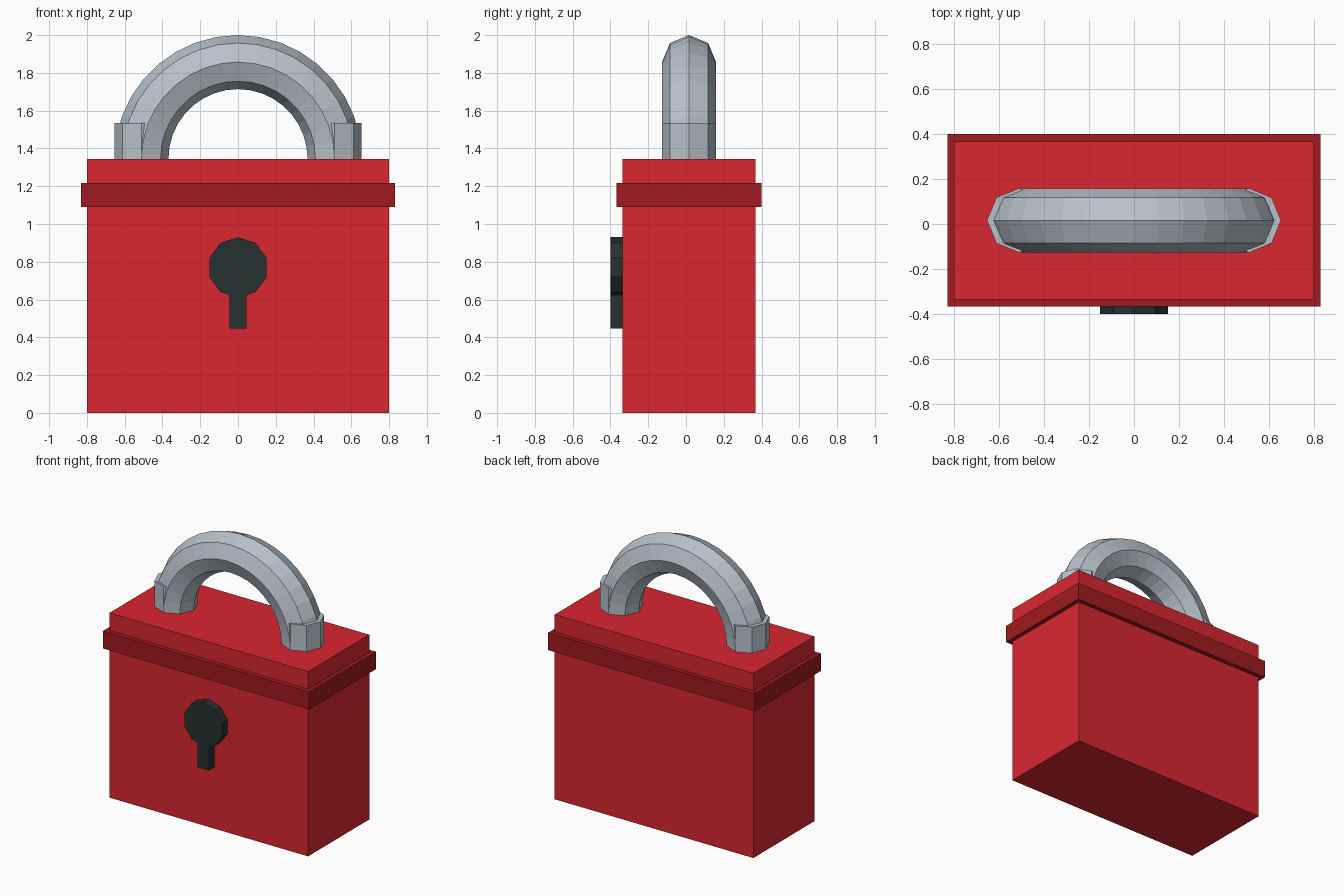
import bpy, bmesh, math
from mathutils import Vector

if "Cube" in bpy.data.objects:
    bpy.data.objects.remove(bpy.data.objects["Cube"])

CY = 0.016  # depth centre of body and shackle


def material(name, rgb):
    m = bpy.data.materials.new(name)
    m.diffuse_color = (*rgb, 1)
    m.use_nodes = True
    m.node_tree.nodes["Principled BSDF"].inputs["Base Color"].default_value = m.diffuse_color
    return m


red = material("red", (0.70, 0.02, 0.03))
dark_red = material("dark red", (0.35, 0.011, 0.014))
steel = material("steel grey", (0.48, 0.54, 0.60))
black = material("charcoal", (0.02, 0.03, 0.03))


def finish(name, bm, mat):
    bmesh.ops.recalc_face_normals(bm, faces=bm.faces)
    me = bpy.data.meshes.new(name)
    bm.to_mesh(me)
    bm.free()
    me.materials.append(mat)
    ob = bpy.data.objects.new(name, me)
    bpy.context.collection.objects.link(ob)
    return ob


def box(name, half_x, half_y, z0, z1, mat):
    bm = bmesh.new()
    bmesh.ops.create_cube(bm, size=2)
    for v in bm.verts:
        v.co = Vector((v.co.x * half_x, CY + v.co.y * half_y, z1 if v.co.z > 0 else z0))
    return finish(name, bm, mat)


def prism(name, outline, direction, mat):
    bm = bmesh.new()
    face = bm.faces.new([bm.verts.new(p) for p in outline])
    new = bmesh.ops.extrude_face_region(bm, geom=[face], use_keep_orig=True)["geom"]
    moved = [g for g in new if isinstance(g, bmesh.types.BMVert)]
    bmesh.ops.translate(bm, verts=moved, vec=direction)
    return finish(name, bm, mat)


# Body and raised band
box("body", 0.80, 0.352, 0.0, 1.345, red)
box("band", 0.83, 0.384, 1.09, 1.217, dark_red)

# Shackle: octagonal section swept through a half circle
SEG, SIDES, MAJOR, MINOR, CZ = 18, 8, 0.511, 0.143, 1.346
bm = bmesh.new()
rings = []
for i in range(SEG + 1):
    a = math.pi * i / SEG
    ring = []
    for j in range(SIDES):
        b = math.tau * j / SIDES
        r = MAJOR + MINOR * math.cos(b)
        ring.append(bm.verts.new((r * math.cos(a), CY + MINOR * math.sin(b), CZ + r * math.sin(a))))
    rings.append(ring)
for r0, r1 in zip(rings, rings[1:]):
    for j in range(SIDES):
        k = (j + 1) % SIDES
        bm.faces.new((r0[j], r0[k], r1[k], r1[j]))
bm.faces.new(rings[0])
bm.faces.new(rings[-1])
finish("shackle", bm, steel)

# Octagonal posts at the shackle ends
for side, label in ((-1, "left"), (1, "right")):
    pts = [(side * MAJOR + 0.143 * math.cos(math.tau * j / 8),
            CY + 0.143 * math.sin(math.tau * j / 8), 1.30) for j in range(8)]
    prism(label + "_shackle_post", pts, (0, 0, 0.235), steel)

# Keyhole: ten-sided disc whose lowest corner is replaced by a slot
pts = []
for j in range(10):
    a = math.radians(-90 + 36 * j)
    if j == 0:
        pts += [(x, -0.4, z) for x, z in
                ((-0.045, 0.624), (-0.045, 0.447), (0.045, 0.447), (0.045, 0.624))]
    else:
        pts.append((0.16 * math.cos(a), -0.4, 0.77 + 0.16 * math.sin(a)))
prism("keyhole", pts, (0, 0.08, 0), black)
